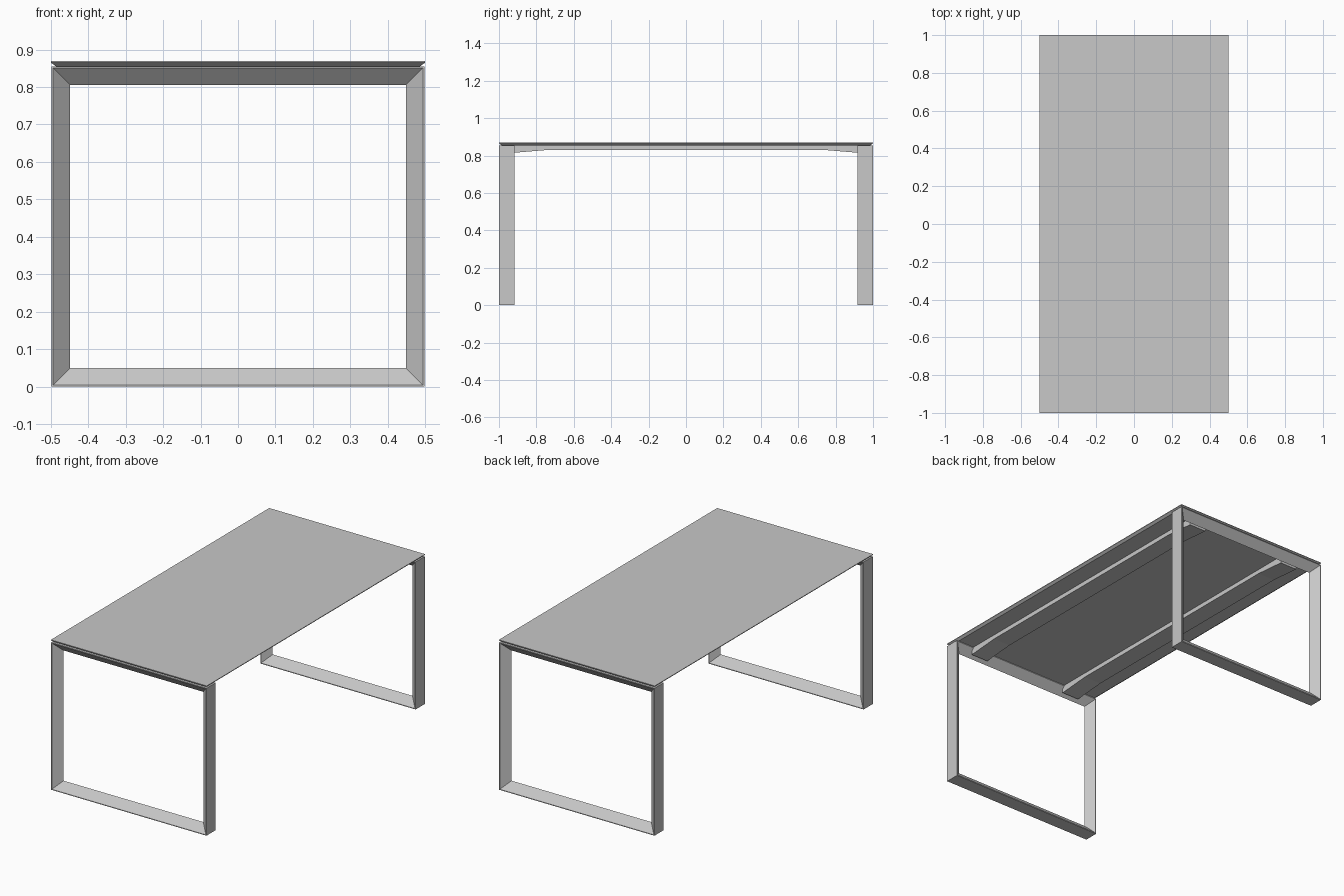
import bpy
import bmesh

cube = bpy.data.objects.get("Cube")
if cube:
    bpy.data.objects.remove(cube, do_unlink=True)

grey = bpy.data.materials.new("light_grey")
grey.use_nodes = True
colour = (0.58, 0.58, 0.58, 1)
grey.diffuse_color = colour
grey.node_tree.nodes["Principled BSDF"].inputs["Base Color"].default_value = colour

HALF_W, HALF_L = 0.5, 1.0
FRAME_TOP, TOP = 0.855, 0.869


def finish(name, bm):
    bmesh.ops.recalc_face_normals(bm, faces=bm.faces)
    mesh = bpy.data.meshes.new(name)
    bm.to_mesh(mesh)
    bm.free()
    mesh.materials.append(grey)
    obj = bpy.data.objects.new(name, mesh)
    bpy.context.collection.objects.link(obj)
    return obj


def bridge(bm, a, b):
    for i in range(len(a)):
        j = (i + 1) % len(a)
        bm.faces.new((a[i], a[j], b[j], b[i]))


# Thin top, undercut all round its lower edge
bm = bmesh.new()
rings = []
for inset, z in ((0.014, FRAME_TOP), (0, 0.865), (0, TOP)):
    w, l = HALF_W - inset, HALF_L - inset
    rings.append([bm.verts.new(p) for p in ((-w, -l, z), (w, -l, z), (w, l, z), (-w, l, z))])
for a, b in zip(rings, rings[1:]):
    bridge(bm, a, b)
bm.faces.new(rings[0])
bm.faces.new(rings[-1])
finish("table_top", bm)


# Mitred leg frame: a wedge section, pointing inward, swept round a rectangle
def leg_frame(name, side):
    bm = bmesh.new()
    rings = []
    for inset, y in ((0, 1.0), (0.004, 1.0), (0.05, 0.958), (0.004, 0.916), (0, 0.916)):
        w = 0.498 - inset
        low, high = inset, FRAME_TOP - inset
        rings.append([bm.verts.new((x, side * y, z)) for x, z in
                      ((-w, low), (w, low), (w, high), (-w, high))])
    for i, ring in enumerate(rings):
        bridge(bm, ring, rings[(i + 1) % len(rings)])
    finish(name, bm)


leg_frame("front_leg_frame", -1)
leg_frame("back_leg_frame", 1)


# Support rail: side profile with deeper ends, extruded across its width
def rail(name, x0, x1):
    bm = bmesh.new()
    half = [(0.93, FRAME_TOP), (0.93, 0.814), (0.74, 0.83)]
    profile = half + [(-y, z) for y, z in reversed(half)]
    a, b = ([bm.verts.new((x, y, z)) for y, z in profile] for x in (x0, x1))
    bridge(bm, a, b)
    bm.faces.new(a)
    bm.faces.new(b)
    finish(name, bm)


rail("left_rail", 0.27, 0.38)
rail("right_rail", -0.38, -0.27)
